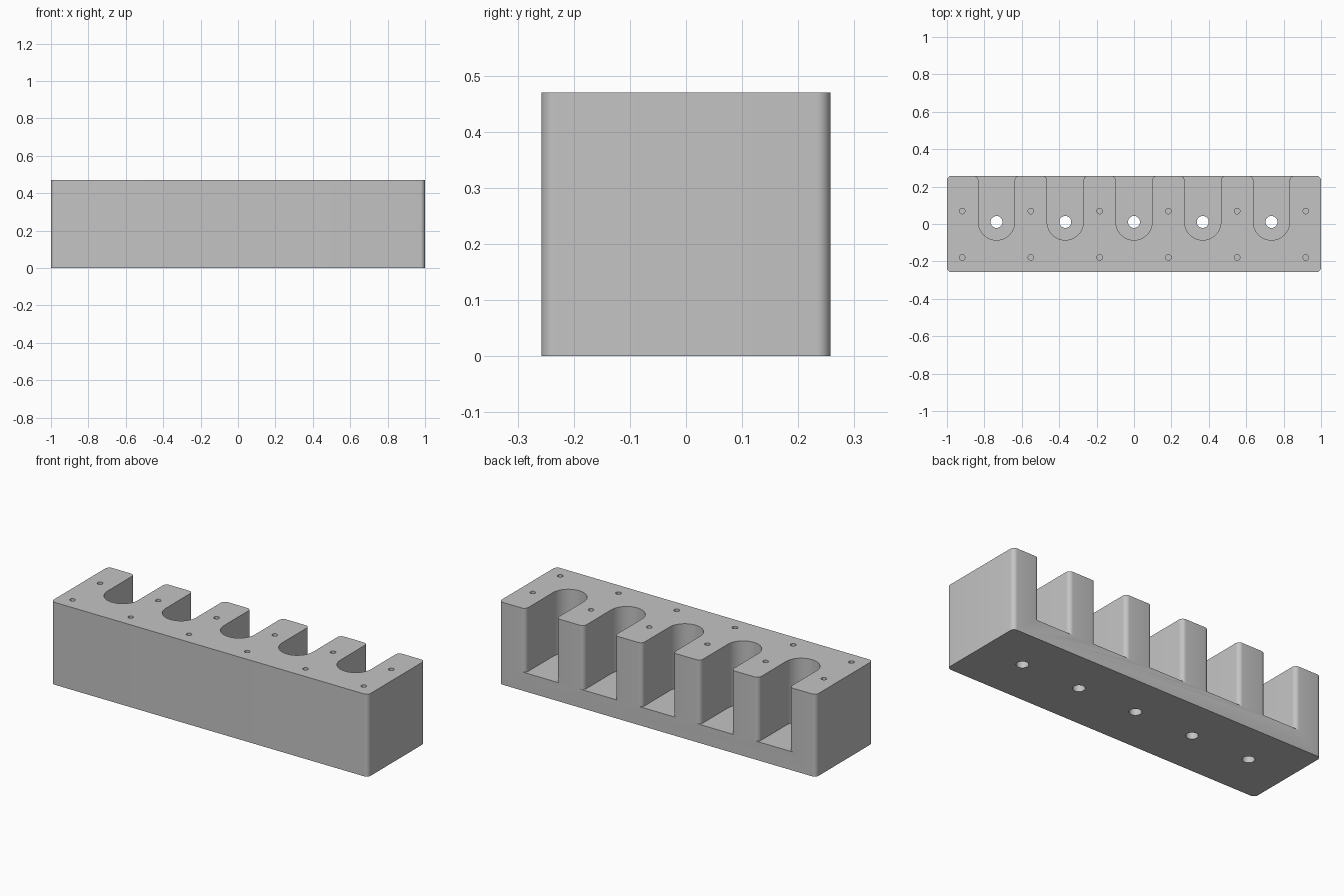
import bpy, bmesh
from math import cos, sin, pi, radians

default = bpy.data.objects.get("Cube")
if default:
    bpy.data.objects.remove(default, do_unlink=True)

HALF_X, HALF_Y, HEIGHT = 1.0, 0.2575, 0.47
FILLET = 0.025
PITCH = 0.3675
SLOT_R, SLOT_Y, FLOOR_Z = 0.097, 0.011, 0.106
DRAIN_R = 0.032
PILOT_R, PILOT_DEPTH = 0.015, 0.2


def arc(cx, cy, r, start, end, steps):
    """Points along an arc, angles in degrees."""
    angles = [radians(start + (end - start) * i / steps) for i in range(steps + 1)]
    return [(cx + r * cos(a), cy + r * sin(a)) for a in angles]


def circle(cx, cy, r, steps=32):
    return arc(cx, cy, r, 0, 360, steps)[:-1]


def prisms(name, outlines, z0, z1):
    """One object made of vertical prisms, one per outline."""
    bm = bmesh.new()
    for outline in outlines:
        face = bm.faces.new([bm.verts.new((x, y, z0)) for x, y in outline])
        top = bmesh.ops.extrude_face_region(bm, geom=[face])["geom"]
        verts = [v for v in top if isinstance(v, bmesh.types.BMVert)]
        bmesh.ops.translate(bm, verts=verts, vec=(0, 0, z1 - z0))
    bmesh.ops.recalc_face_normals(bm, faces=bm.faces)
    mesh = bpy.data.meshes.new(name)
    bm.to_mesh(mesh)
    bm.free()
    obj = bpy.data.objects.new(name, mesh)
    bpy.context.collection.objects.link(obj)
    return obj


def cut(target, cutter):
    """Subtract the cutter, then discard it."""
    cutter.hide_render = True
    mod = target.modifiers.new("cut", "BOOLEAN")
    mod.operation, mod.solver, mod.object = "DIFFERENCE", "EXACT", cutter
    bpy.context.view_layer.objects.active = target
    bpy.ops.object.modifier_apply(modifier=mod.name)
    bpy.data.objects.remove(cutter, do_unlink=True)


def slot_outline(cx):
    """U-shaped slot open at the back, with rounded mouth edges."""
    mouth = SLOT_R + FILLET
    right = arc(cx + mouth, HALF_Y - FILLET, FILLET, 180, 90, 8)
    left = arc(cx - mouth, HALF_Y - FILLET, FILLET, 90, 0, 8)
    outside = [(cx + mouth, HALF_Y + 0.1), (cx - mouth, HALF_Y + 0.1)]
    return arc(cx, SLOT_Y, SLOT_R, 180, 360, 32) + right + outside + left


# Solid block with rounded vertical corners
ix, iy = HALF_X - FILLET, HALF_Y - FILLET
corners = [(ix, iy), (-ix, iy), (-ix, -iy), (ix, -iy)]
outline = []
for i, (x, y) in enumerate(corners):
    outline += arc(x, y, FILLET, 90 * i, 90 * i + 90, 8)
block = prisms("holder_block", [outline], 0, HEIGHT)

# Five slots, each with a drain hole through its floor
slot_xs = [PITCH * i for i in range(-2, 3)]
cut(block, prisms("slot_cutter", [slot_outline(x) for x in slot_xs], FLOOR_Z, HEIGHT + 0.1))
cut(block, prisms("drain_cutter", [circle(x, SLOT_Y, DRAIN_R) for x in slot_xs], -0.1, FLOOR_Z + 0.1))

# Two rows of blind pilot holes in the top
pilots = [circle(PITCH * (i - 2.5), y, PILOT_R, 24) for i in range(6) for y in (0.069, -0.179)]
cut(block, prisms("pilot_cutter", pilots, HEIGHT - PILOT_DEPTH, HEIGHT + 0.1))

# Plain grey finish
grey = bpy.data.materials.new("grey")
grey.use_nodes = True
colour = (0.55, 0.55, 0.55, 1)
grey.diffuse_color = colour
grey.node_tree.nodes["Principled BSDF"].inputs["Base Color"].default_value = colour
block.data.materials.clear()
block.data.materials.append(grey)

bpy.ops.object.select_all(action="DESELECT")
block.select_set(True)
bpy.context.view_layer.objects.active = block
bpy.ops.object.shade_smooth_by_angle(angle=radians(30))
